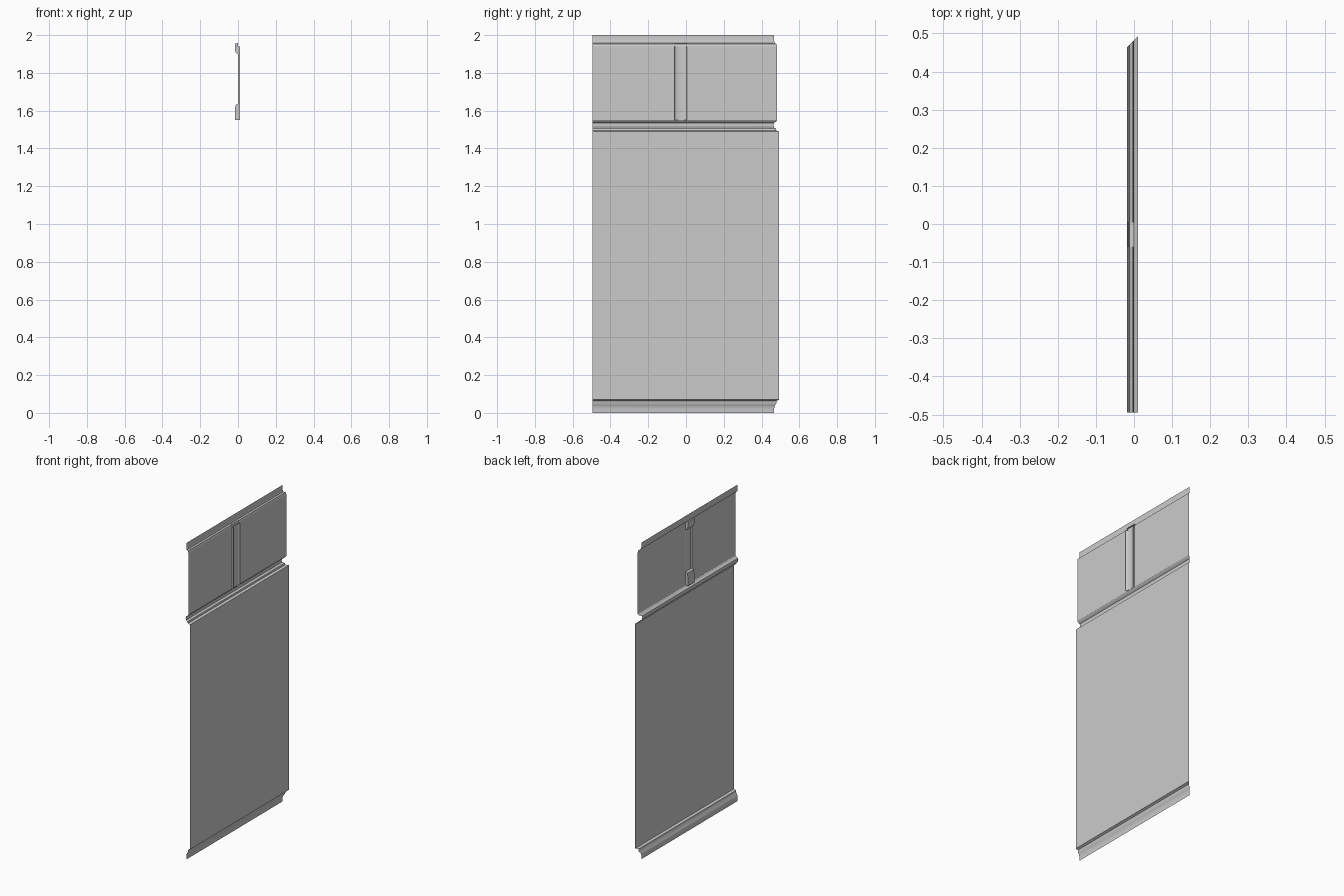
import bpy, bmesh, math

cube = bpy.data.objects.get("Cube")
if cube:
    bpy.data.objects.remove(cube)

START, MITRE = -0.495, 0.482          # square end, and mitred end at x = 0
WALL, UPPER, RAIL = 0.011, 0.0, -0.015  # depths of the surfaces
GAP = (-0.06, 0.005)                  # slot for the upright between upper panels

grey = bpy.data.materials.new("plain grey")
grey.use_nodes = True
grey.diffuse_color = (0.6, 0.6, 0.6, 1)
bsdf = grey.node_tree.nodes["Principled BSDF"]
bsdf.inputs["Base Color"].default_value = (0.6, 0.6, 0.6, 1)
bsdf.inputs["Roughness"].default_value = 0.8


def sweep(name, profile, y0=START, y1=None, ends=False):
    """Sweep an x,z profile along y; without y1 the far end is mitred."""
    bm = bmesh.new()
    near = [bm.verts.new((x, y0, z)) for x, z in profile]
    far = [bm.verts.new((x, MITRE + x if y1 is None else y1, z)) for x, z in profile]
    for i in range(len(profile) - 1):
        bm.faces.new((near[i], near[i + 1], far[i + 1], far[i]))
    if ends:
        bm.faces.new(near[::-1])
        bm.faces.new(far)
    finish(name, bm)


def finish(name, bm):
    # make the room side (-x) the outside
    for f in bm.faces:
        f.normal_update()
        if f.normal.x > 0.01:
            f.normal_flip()
    mesh = bpy.data.meshes.new(name)
    bm.to_mesh(mesh)
    bm.free()
    obj = bpy.data.objects.new(name, mesh)
    bpy.context.collection.objects.link(obj)
    mesh.materials.append(grey)
    bpy.ops.object.select_all(action='DESELECT')
    obj.select_set(True)
    bpy.context.view_layer.objects.active = obj
    bpy.ops.object.shade_smooth_by_angle(angle=math.radians(40))


# Horizontal mouldings
sweep("baseboard", [(-0.015, 0), (-0.015, 0.025), (-0.011, 0.04), (-0.003, 0.052),
                    (-0.003, 0.064), (WALL, 0.07)])
sweep("middle_rail", [(WALL, 1.49), (-0.004, 1.495), (-0.006, 1.505), (-0.017, 1.513),
                      (-0.019, 1.524), (-0.017, 1.535), (-0.005, 1.542), (UPPER, 1.55)])
sweep("top_rail", [(UPPER, 1.94), (-0.003, 1.953), (-0.012, 1.957), (RAIL, 1.97), (RAIL, 2.0)])

# Flat panels
sweep("lower_panel", [(WALL, 0.07), (WALL, 1.49)])
sweep("upper_panel_near", [(UPPER, 1.55), (UPPER, 1.94)], y1=GAP[0])
sweep("upper_panel_far", [(UPPER, 1.55), (UPPER, 1.94)], y0=GAP[1])

# Upright between the upper panels: slot sides and a rounded face
bm = bmesh.new()
mid, half = sum(GAP) / 2, (GAP[1] - GAP[0]) / 2
outline = [(UPPER, GAP[0])]
for i in range(9):
    a = math.pi * i / 8
    outline.append((WALL - 0.01 * math.sin(a), mid - half * math.cos(a)))
outline.append((UPPER, GAP[1]))
rows = [[bm.verts.new((x, y, z)) for x, y in outline] for z in (1.55, 1.94)]
for i in range(len(outline) - 1):
    bm.faces.new((rows[0][i], rows[0][i + 1], rows[1][i + 1], rows[1][i]))
finish("upright", bm)

# Foot and cap blocks of the upright
sweep("upright_foot", [(UPPER, 1.55), (-0.017, 1.55), (-0.017, 1.6), (-0.013, 1.63),
                       (UPPER, 1.635)], *GAP, ends=True)
sweep("upright_cap", [(UPPER, 1.9), (-0.011, 1.905), (-0.017, 1.925), (-0.017, 1.955),
                      (UPPER, 1.958)], *GAP, ends=True)
